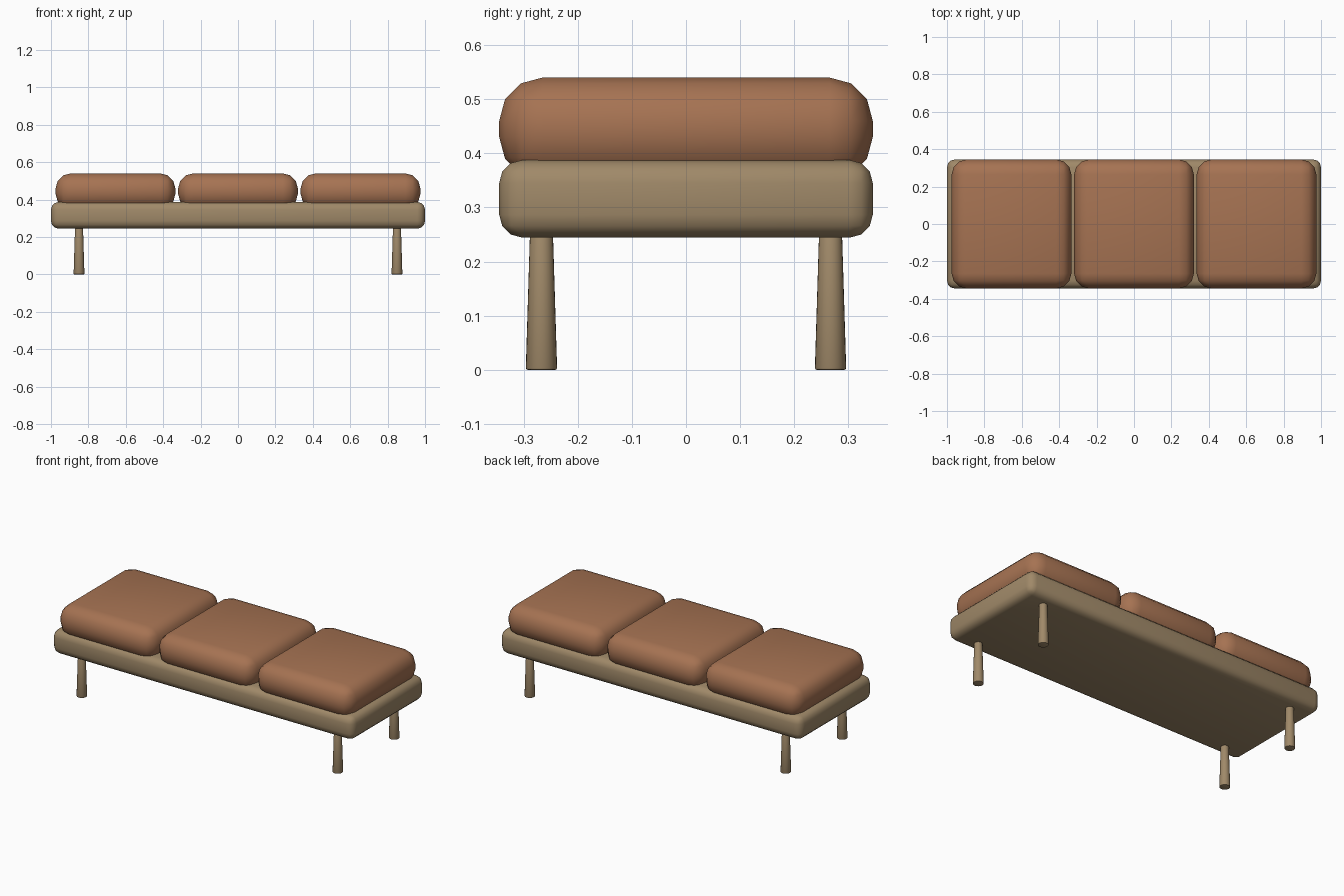
import bpy
import math

cube = bpy.data.objects.get("Cube")
if cube:
    bpy.data.objects.remove(cube, do_unlink=True)


def make_material(name, color):
    mat = bpy.data.materials.new(name)
    mat.use_nodes = True
    mat.diffuse_color = color
    bsdf = next(n for n in mat.node_tree.nodes if n.type == 'BSDF_PRINCIPLED')
    bsdf.inputs["Base Color"].default_value = color
    return mat


leather = make_material("tan leather", (0.38, 0.17, 0.085, 1))
wood = make_material("pale wood", (0.35, 0.25, 0.14, 1))


def finish(obj, name, mat, bevel, segments, angle):
    """Name, colour, round the edges and smooth a part."""
    obj.name = name
    obj.data.materials.append(mat)
    mod = obj.modifiers.new("rounding", 'BEVEL')
    mod.width = bevel
    mod.segments = segments
    mod.limit_method = 'ANGLE'
    mod.angle_limit = math.radians(50)
    bpy.ops.object.modifier_apply(modifier=mod.name)
    bpy.ops.object.shade_smooth_by_angle(angle=math.radians(angle))


def rounded_box(name, mat, center, size, bevel):
    bpy.ops.mesh.primitive_cube_add(size=1, location=center)
    obj = bpy.context.object
    obj.scale = size
    bpy.ops.object.transform_apply(location=False, rotation=False, scale=True)
    finish(obj, name, mat, bevel, 3, 40)


# Long upholstery platform
rounded_box("frame", wood, (0, 0, 0.316), (2, 0.69, 0.143), 0.042)

# Three seat cushions resting slightly into the platform
for side, label in ((-1, "right"), (0, "middle"), (1, "left")):
    rounded_box(label + "_cushion", leather, (side * 0.655, 0, 0.445),
                (0.64, 0.69, 0.19), 0.08)

# Four legs, wider at the foot
for sx, x_label in ((-1, "right"), (1, "left")):
    for sy, y_label in ((-1, "front"), (1, "back")):
        bpy.ops.mesh.primitive_cone_add(
            vertices=24, radius1=0.029, radius2=0.021, depth=0.26,
            location=(sx * 0.85, sy * 0.267, 0.13))
        finish(bpy.context.object, f"{y_label}_{x_label}_leg", wood, 0.004, 2, 40)
